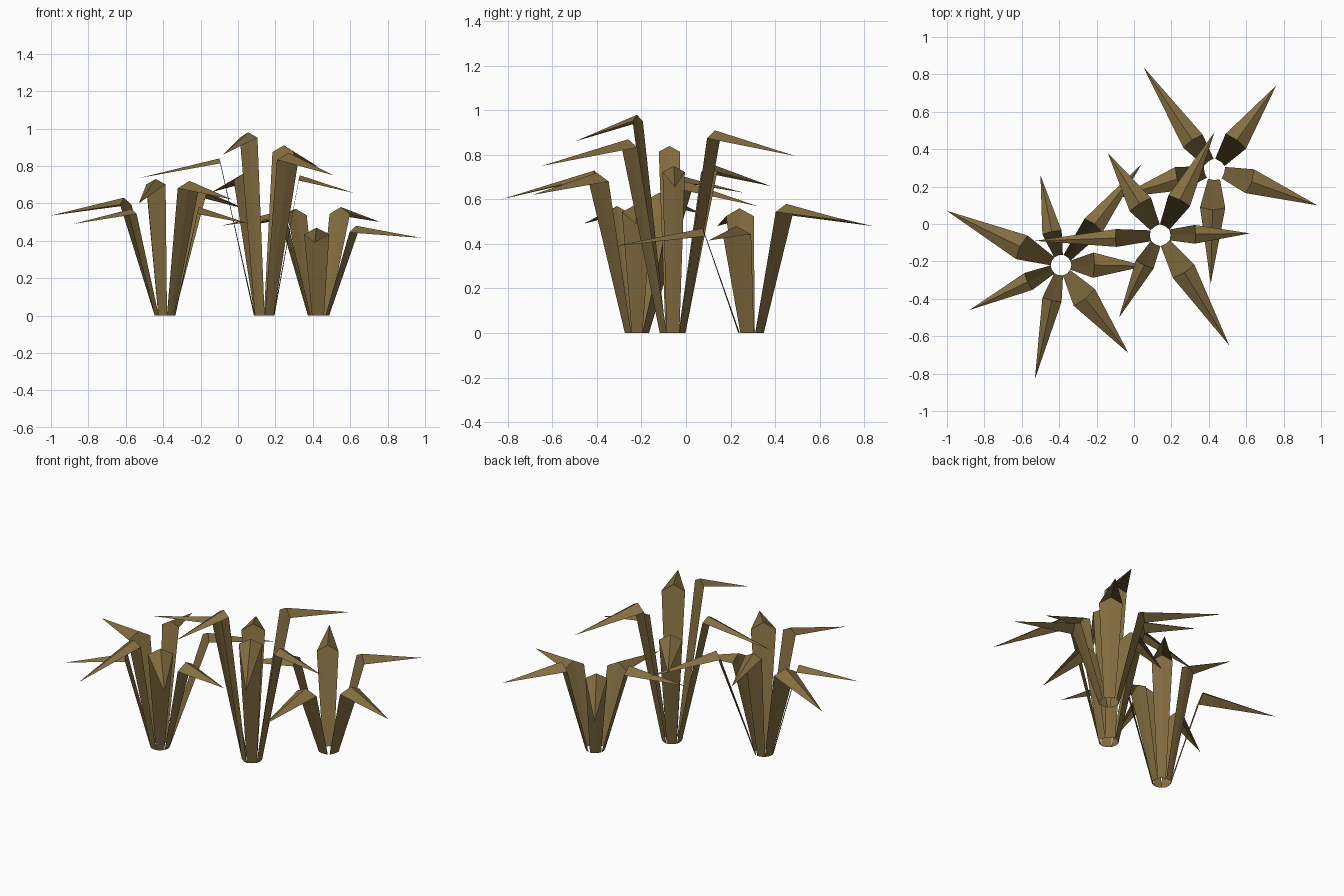
import bpy
import bmesh
from mathutils import Vector

if "Cube" in bpy.data.objects:
    bpy.data.objects.remove(bpy.data.objects["Cube"])

brown = bpy.data.materials.new("dry olive brown")
brown.diffuse_color = (0.235, 0.158, 0.054, 1)
brown.use_nodes = True
brown.node_tree.nodes["Principled BSDF"].inputs["Base Color"].default_value = brown.diffuse_color


def add_leaf(bm, centre, base_width, bend, tip, width):
    """Stalk sheet leaning out from the base ring, folded over into a pointed blade."""
    c, bend, tip = Vector((*centre, 0)), Vector(bend), Vector(tip)
    out = Vector((bend.x - c.x, bend.y - c.y, 0)).normalized()
    reach = Vector((tip.x - bend.x, tip.y - bend.y, 0)).normalized()
    foot = c + out * 0.05
    foot_side = Vector((-out.y, out.x, 0)) * base_width / 2
    bend_side = Vector((-reach.y, reach.x, 0)) * width / 2
    # Blade edges sit a little below the ridge, back along the stalk
    shoulder = bend + (foot - bend).normalized() * width * 0.28
    foot_l, foot_m, foot_r = [bm.verts.new(p) for p in
                              (foot + foot_side, foot + out * 0.005, foot - foot_side)]
    left, ridge, right = [bm.verts.new(p) for p in
                          (shoulder + bend_side, bend, shoulder - bend_side)]
    point = bm.verts.new(tip)
    for face in ((foot_m, foot_l, left, ridge), (foot_r, foot_m, ridge, right),
                 (ridge, left, point), (right, ridge, point)):
        bm.faces.new(face)


def add_plant(name, centre, base_width, leaves):
    bm = bmesh.new()
    for bend, tip, width in leaves:
        add_leaf(bm, centre, base_width, bend, tip, width)
    bm.normal_update()
    mesh = bpy.data.meshes.new(name)
    bm.to_mesh(mesh)
    bm.free()
    mesh.materials.append(brown)
    bpy.context.collection.objects.link(bpy.data.objects.new(name, mesh))


# Each leaf: fold point, tip, width at the fold
add_plant("left_plant", (-0.39, -0.22), 0.048, [
    ((-0.61, -0.12, 0.63), (-1.00, 0.07, 0.535), 0.14),
    ((-0.57, -0.31, 0.57), (-0.88, -0.46, 0.49), 0.10),
    ((-0.44, -0.41, 0.73), (-0.53, -0.83, 0.60), 0.105),
    ((-0.26, -0.40, 0.72), (-0.03, -0.69, 0.62), 0.145),
    ((-0.21, -0.22, 0.58), (0.06, -0.225, 0.49), 0.135),
    ((-0.21, 0.00, 0.68), (0.04, 0.32, 0.57), 0.12),
    ((-0.44, -0.04, 0.71), (-0.50, 0.26, 0.63), 0.105),
])
add_plant("middle_plant", (0.14, -0.06), 0.058, [
    ((0.055, -0.22, 0.98), (-0.08, -0.50, 0.86), 0.105),
    ((0.27, -0.26, 0.87), (0.51, -0.65, 0.75), 0.135),
    ((0.33, -0.055, 0.75), (0.62, -0.05, 0.655), 0.10),
    ((0.245, 0.13, 0.91), (0.43, 0.49, 0.795), 0.13),
    ((0.03, 0.11, 0.76), (-0.14, 0.38, 0.66), 0.135),
    ((-0.10, -0.075, 0.84), (-0.53, -0.09, 0.735), 0.095),
])
add_plant("right_plant", (0.43, 0.29), 0.064, [
    ((0.42, 0.075, 0.47), (0.41, -0.32, 0.39), 0.135),
    ((0.63, 0.225, 0.48), (0.98, 0.10, 0.415), 0.135),
    ((0.55, 0.45, 0.58), (0.76, 0.74, 0.50), 0.135),
    ((0.31, 0.45, 0.57), (0.05, 0.84, 0.48), 0.125),
    ((0.23, 0.24, 0.56), (-0.09, 0.14, 0.48), 0.13),
])
